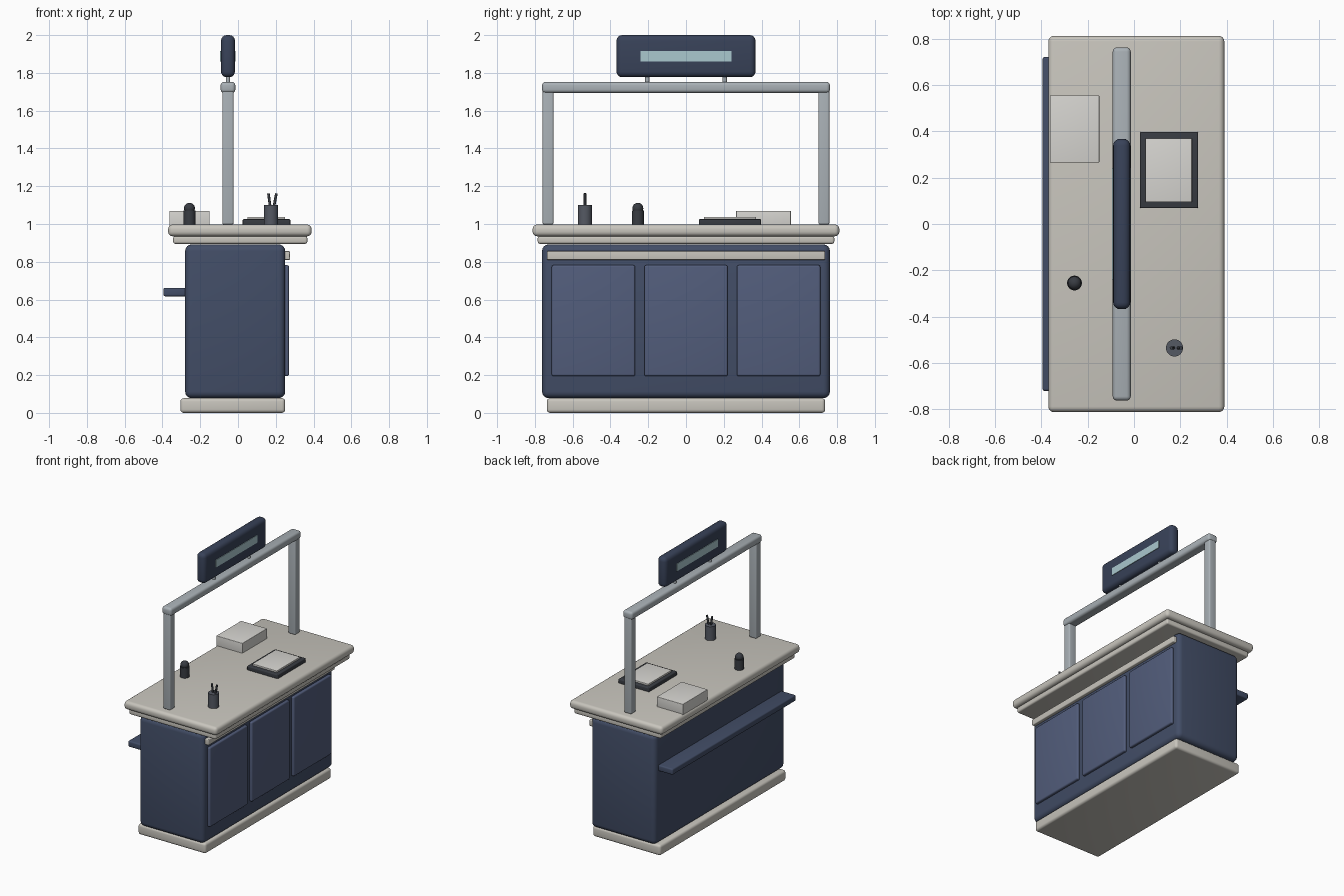
import bpy, math
from mathutils import Vector

if "Cube" in bpy.data.objects:
    bpy.data.objects.remove(bpy.data.objects["Cube"])


def mat(name, r, g, b):
    m = bpy.data.materials.new(name)
    m.diffuse_color = (r, g, b, 1)
    m.use_nodes = True
    m.node_tree.nodes["Principled BSDF"].inputs["Base Color"].default_value = m.diffuse_color
    return m


STONE = mat("stone", 0.58, 0.56, 0.51)
NAVY = mat("navy", 0.055, 0.075, 0.135)
PANEL = mat("panel_blue", 0.085, 0.11, 0.20)
SIGN = mat("sign_navy", 0.04, 0.055, 0.10)
METAL = mat("metal", 0.40, 0.44, 0.47)
GLASS = mat("display", 0.40, 0.58, 0.62)
DARK = mat("dark", 0.04, 0.045, 0.055)
CUP = mat("cup_grey", 0.09, 0.10, 0.125)
PAPER = mat("paper", 0.68, 0.67, 0.64)


def finish(o, name, m):
    o.name = name
    o.data.materials.append(m)
    bpy.ops.object.shade_smooth_by_angle(angle=math.radians(35))
    return o


def box(name, x, y, z, m, bevel=0.0):
    """Box from (min, max) ranges with rounded edges."""
    bpy.ops.mesh.primitive_cube_add(size=1)
    o = bpy.context.object
    o.location = [(r[0] + r[1]) / 2 for r in (x, y, z)]
    o.scale = [r[1] - r[0] for r in (x, y, z)]
    bpy.ops.object.transform_apply(location=False, rotation=False, scale=True)
    if bevel:
        b = o.modifiers.new("bevel", 'BEVEL')
        b.width = bevel
        b.segments = 4
        bpy.ops.object.modifier_apply(modifier=b.name)
    return finish(o, name, m)


def rod(name, p0, p1, r, m, sides=24):
    """Cylinder between two points."""
    a, b = Vector(p0), Vector(p1)
    bpy.ops.mesh.primitive_cylinder_add(vertices=sides, radius=r, depth=(b - a).length,
                                        location=(a + b) / 2,
                                        rotation=(b - a).to_track_quat('Z', 'Y').to_euler())
    return finish(bpy.context.object, name, m)


# Counter base
box("plinth", (-0.305, 0.25), (-0.737, 0.737), (0, 0.078), STONE, 0.018)
box("cabinet_body", (-0.28, 0.25), (-0.762, 0.762), (0.078, 0.892), NAVY, 0.035)
box("counter_underlayer", (-0.343, 0.367), (-0.785, 0.785), (0.895, 0.937), STONE, 0.012)
box("countertop", (-0.37, 0.39), (-0.812, 0.812), (0.935, 0.997), STONE, 0.024)

# Front panels, trim strip and rear shelf
for i in (-1, 0, 1):
    c = i * 0.49
    box(f"front_panel_{i + 2}", (0.235, 0.27), (c - 0.221, c + 0.221), (0.195, 0.782), PANEL, 0.01)
box("trim_strip", (0.235, 0.275), (-0.737, 0.737), (0.81, 0.856), STONE, 0.006)
box("rear_shelf", (-0.395, -0.27), (-0.721, 0.721), (0.617, 0.662), NAVY, 0.01)

# Overhead frame
for side, s in (("left", -1), ("right", 1)):
    yc = s * 0.73
    box(f"post_{side}", (-0.083, -0.023), (yc - 0.029, yc + 0.029), (0.997, 1.71), METAL, 0.01)
    rod(f"sign_mount_{side}", (-0.053, s * 0.205, 1.74), (-0.053, s * 0.205, 1.80), 0.011, METAL)
box("crossbeam", (-0.092, -0.014), (-0.762, 0.762), (1.694, 1.752), METAL, 0.018)

# Sign with a display strip on both faces
box("sign_board", (-0.09, -0.016), (-0.368, 0.368), (1.777, 2.0), SIGN, 0.03)
box("sign_display", (-0.094, -0.012), (-0.242, 0.242), (1.86, 1.915), GLASS)

# Things on the counter
box("paper_box", (-0.363, -0.15), (0.265, 0.555), (0.99, 1.07), PAPER, 0.003)
box("tablet_frame", (0.025, 0.277), (0.068, 0.397), (0.992, 1.026), DARK, 0.006)
box("tablet_pad", (0.05, 0.25), (0.095, 0.37), (1.02, 1.038), PAPER, 0.002)

# Bell-shaped stamp
rod("stamp_body", (-0.257, -0.255, 0.99), (-0.257, -0.255, 1.072), 0.032, DARK, 32)
bpy.ops.mesh.primitive_uv_sphere_add(segments=24, ring_count=12, radius=0.029,
                                     location=(-0.257, -0.255, 1.083))
finish(bpy.context.object, "stamp_knob", DARK)

# Pen cup
rod("pen_cup", (0.175, -0.535, 0.99), (0.175, -0.535, 1.10), 0.037, CUP, 32)
for i, (x0, x1) in enumerate(((0.172, 0.161), (0.188, 0.203))):
    rod(f"pen_{i + 1}", (x0, -0.535, 1.08), (x1, -0.535, 1.162), 0.007, DARK, 12)
